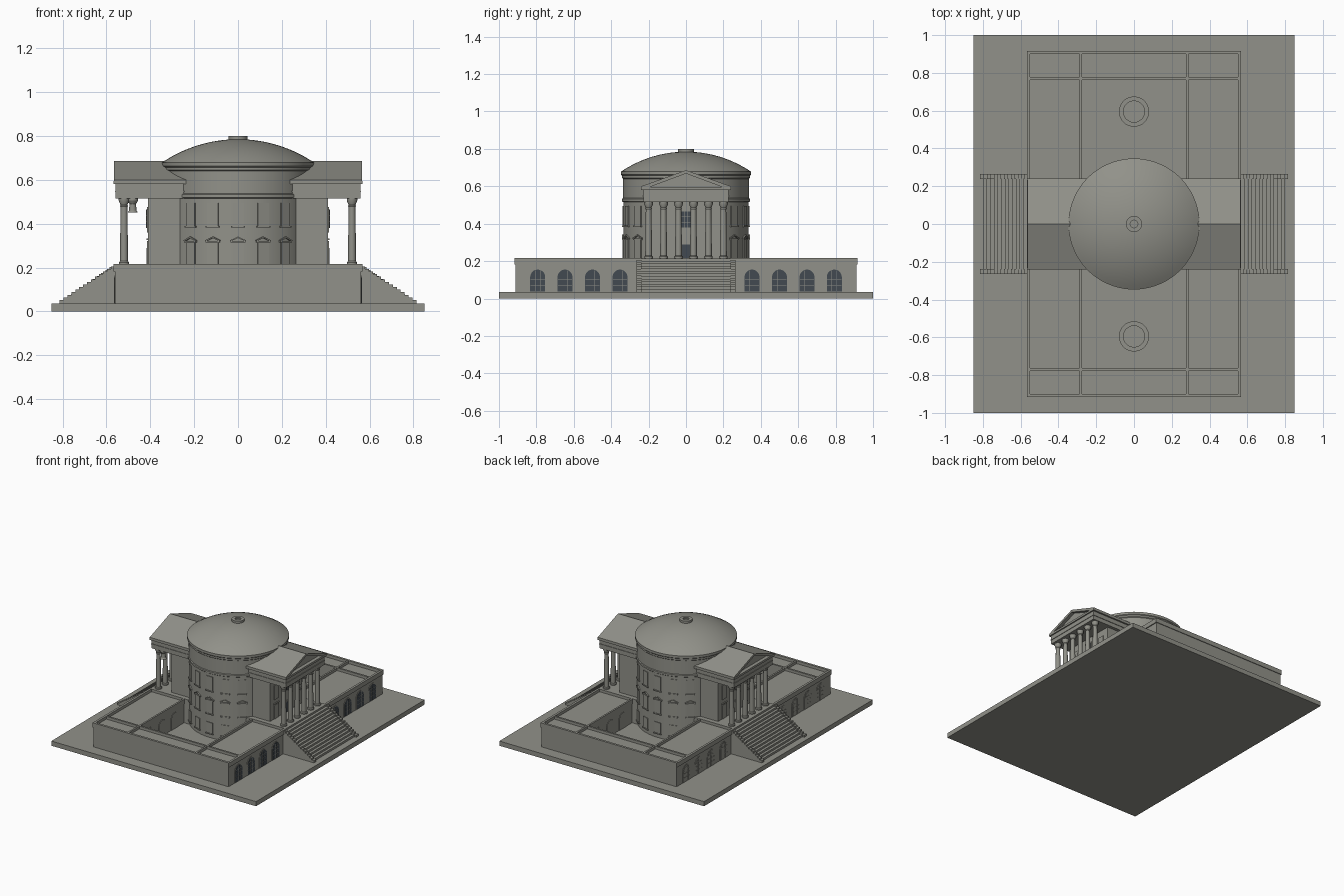
import bpy, bmesh, math
from mathutils import Matrix, Vector

if "Cube" in bpy.data.objects:
    bpy.data.objects.remove(bpy.data.objects["Cube"])


def material(name, rgb):
    m = bpy.data.materials.new(name)
    m.diffuse_color = (*rgb, 1)
    m.use_nodes = True
    m.node_tree.nodes["Principled BSDF"].inputs["Base Color"].default_value = m.diffuse_color
    return m


STONE = material("warm_grey_stone", (0.285, 0.285, 0.252))
GLASS = material("dark_slate_glass", (0.055, 0.068, 0.082))
SIDES = (-1, 1)


def finish(name, bm, mat=STONE, smooth=False):
    bmesh.ops.recalc_face_normals(bm, faces=bm.faces)
    me = bpy.data.meshes.new(name)
    bm.to_mesh(me)
    bm.free()
    ob = bpy.data.objects.new(name, me)
    bpy.context.collection.objects.link(ob)
    me.materials.append(mat)
    if smooth:
        bpy.context.view_layer.objects.active = ob
        ob.select_set(True)
        bpy.ops.object.shade_smooth_by_angle(angle=math.radians(30))
        ob.select_set(False)
    return ob


def box(bm, x0, x1, y0, y1, z0, z1, mat=Matrix()):
    size = Matrix.Diagonal((abs(x1 - x0), abs(y1 - y0), z1 - z0, 1))
    mid = Matrix.Translation(((x0 + x1) / 2, (y0 + y1) / 2, (z0 + z1) / 2))
    bmesh.ops.create_cube(bm, size=1, matrix=mat @ mid @ size)


def prism(bm, pts, x0, x1):
    """Extrude a (y, z) outline along x."""
    a = [bm.verts.new((x0, y, z)) for y, z in pts]
    b = [bm.verts.new((x1, y, z)) for y, z in pts]
    bm.faces.new(a)
    bm.faces.new(b[::-1])
    for i in range(len(a)):
        j = (i + 1) % len(a)
        bm.faces.new((a[i], b[i], b[j], a[j]))


def lathe(bm, profile, steps, x=0, y=0):
    """Spin an (r, z) profile about a vertical axis."""
    vs = [bm.verts.new((x + r, y, z)) for r, z in profile]
    es = [bm.edges.new(p) for p in zip(vs, vs[1:])]
    bmesh.ops.spin(bm, geom=vs + es, cent=(x, y, 0), axis=(0, 0, 1),
                   angle=math.tau, steps=steps, use_merge=True)
    bmesh.ops.remove_doubles(bm, verts=bm.verts, dist=1e-5)


def arch(y, w, z0, top):
    r = w / 2
    arc = [(y + r * math.cos(math.pi * i / 10), top - r + r * math.sin(math.pi * i / 10))
           for i in range(11)]
    return [(y - r, z0), (y + r, z0)] + arc


# Ground slab
bm = bmesh.new()
box(bm, -.85, .85, -1, 1, 0, .035)
finish("ground_slab", bm)

# Terrace wings around two sunken courtyards
bm = bmesh.new()
box(bm, -.565, .565, -.24, .24, .03, .215)
for sy in SIDES:
    box(bm, -.56, .56, sy * .77, sy * .912, .03, .195)
    for sx in SIDES:
        box(bm, sx * .28, sx * .56, sy * .24, sy * .77, .03, .195)
finish("terrace", bm)

# Parapets
bm = bmesh.new()
for sy in SIDES:
    box(bm, -.565, .565, sy * .9, sy * .917, .183, .217)
    box(bm, -.55, .55, sy * .763, sy * .777, .18, .215)
    for sx in SIDES:
        box(bm, sx * .55, sx * .567, sy * .24, sy * .915, .183, .216)
        box(bm, sx * .275, sx * .288, sy * .24, sy * .9, .18, .214)
finish("parapets", bm)

# Arched openings on the outer walls and courtyard walls
surround, panes, glazed, bars = (bmesh.new() for _ in range(4))
for sx in SIDES:
    for sy in SIDES:
        for y in (.353, .5, .647, .793):
            prism(surround, arch(sy * y, .096, .036, .163), sx * .558, sx * .563)
            prism(glazed if sx > 0 else panes, arch(sy * y, .08, .038, .155),
                  sx * .558, sx * .5645)
            for k in (-.013, .013):
                box(bars, sx * .56, sx * .566, sy * y + k - .001, sy * y + k + .001, .04, .15)
            for z in (.07, .1, .125):
                box(bars, sx * .56, sx * .566, sy * y - .038, sy * y + .038, z, z + .002)
            if y < .7:
                prism(panes, arch(sy * y, .085, .036, .155), sx * .276, sx * .282)
finish("arch_surrounds", surround)
finish("arch_panels", panes)
finish("arch_glass", glazed, GLASS)
finish("arch_glazing_bars", bars)

# Fountains
bm = bmesh.new()
for sy in SIDES:
    lathe(bm, [(.08, .03), (.08, .055), (.056, .055), (.056, .042), (0, .042)], 32, 0, sy * .595)
finish("fountains", bm, smooth=True)

# Stairs and stepped cheek walls
stairs, cheeks = bmesh.new(), bmesh.new()
for sx in SIDES:
    for i in range(12):
        box(stairs, sx * .56, sx * (.8 - i * .0195), -.24, .24, .03, .05 + i * .0138)
    for sy in SIDES:
        for i in range(14):
            box(cheeks, sx * .56, sx * (.815 - i * .0182), sy * .238, sy * .264,
                .03, .052 + i * .0118)
finish("stairs", stairs)
finish("stair_cheeks", cheeks)

# Round drum with mouldings
bm = bmesh.new()
lathe(bm, [(0, .03), (.335, .03), (.335, .515), (.342, .52), (.342, .533), (.337, .537),
           (.337, .64), (.342, .645), (.342, .657), (.347, .662), (.347, .68), (0, .68)], 72)
finish("drum", bm, smooth=True)

# Shallow dome with oculus ring
bm = bmesh.new()
R = (.345 ** 2 + .105 ** 2) / (2 * .105)
a0 = math.asin(.345 / R)
cap = [(R * math.sin(a0 * (1 - i / 14)), .785 - R + R * math.cos(a0 * (1 - i / 14)))
       for i in range(15)]
lathe(bm, cap, 72)
finish("dome", bm, smooth=True)
bm = bmesh.new()
lathe(bm, [(.043, .775), (.043, .8), (.02, .8), (.02, .79), (0, .79)], 32)
finish("oculus_ring", bm, smooth=True)

# Drum windows in three rows
bm = bmesh.new()
for face in (0, 180):
    for k in range(-2, 3):
        rot = Matrix.Rotation(math.radians(face + k * 20), 4, 'Z')
        for z0, z1 in ((.07, .15), (.217, .312), (.39, .495)):
            box(bm, -.026, .026, -.339, -.33, z0, z1, rot)
            box(bm, -.032, .032, -.343, -.33, z0 - .008, z0, rot)
        # Gabled hood above the middle row
        box(bm, -.034, .034, -.343, -.33, .314, .32, rot)
        for s in SIDES:
            tilt = rot @ Matrix.Translation((s * .017, 0, .33)) @ Matrix.Rotation(s * .45, 4, 'Y')
            box(bm, -.02, .02, -.343, -.33, -.003, .003, tilt)
finish("drum_windows", bm)

# Portico halls, entablature and gabled roofs
halls, beams, roofs = bmesh.new(), bmesh.new(), bmesh.new()
for sx in SIDES:
    box(halls, sx * .2, sx * .41, -.205, .205, .2, .52)
    box(beams, sx * .2, sx * .558, -.228, .228, .515, .58)
    box(beams, sx * .2, sx * .562, -.232, .232, .545, .55)
    box(beams, sx * .2, sx * .567, -.24, .24, .58, .595)
    prism(roofs, [(-.235, .594), (.235, .594), (0, .678)], sx * .2, sx * .54)
    for s in SIDES:
        prism(roofs, [(s * .24, .592), (s * .24, .6), (0, .686), (0, .668), (s * .2, .594)],
              sx * .2, sx * .565)
finish("portico_halls", halls)
finish("entablatures", beams)
finish("portico_roofs", roofs)

# Portico columns
bm = bmesh.new()
shaft = [(0, .215), (.023, .215), (.023, .224), (.018, .229), (.0175, .33), (.015, .475),
         (.018, .48), (.016, .486), (.024, .505), (.024, .516), (0, .516)]
for sx in SIDES:
    for i in range(6):
        lathe(bm, shaft, 16, sx * .52, -.2 + i * .08)
# Loose capital hanging behind one corner
lathe(bm, [(0, .45), (.024, .45), (.017, .46), (.015, .49), (.024, .505), (.024, .516), (0, .516)],
      16, -.48, -.2)
finish("columns", bm, smooth=True)

# Hall doors and windows behind the columns
panels, glass = bmesh.new(), bmesh.new()
for sx in SIDES:
    for z0, z1 in ((.217, .29), (.38, .465)):
        box(panels, sx * .408, sx * .415, -.033, .033, z0 - .002, z1 + .01)
        box(glass if sx > 0 else panels, sx * .408, sx * .417, -.025, .025, z0, z1)
    for k in (-.01, .01):
        box(panels, sx * .41, sx * .4185, k - .0015, k + .0015, .38, .465)
    for z in (.407, .435):
        box(panels, sx * .41, sx * .4185, -.025, .025, z, z + .003)
    for sy in SIDES:
        for z0, z1 in ((.217, .32), (.36, .465)):
            box(panels, sx * .408, sx * .416, sy * .11, sy * .16, z0, z1)
        box(panels, sx * .408, sx * .418, sy * .103, sy * .167, .325, .332)
finish("hall_panels", panels)
finish("hall_glass", glass, GLASS)
